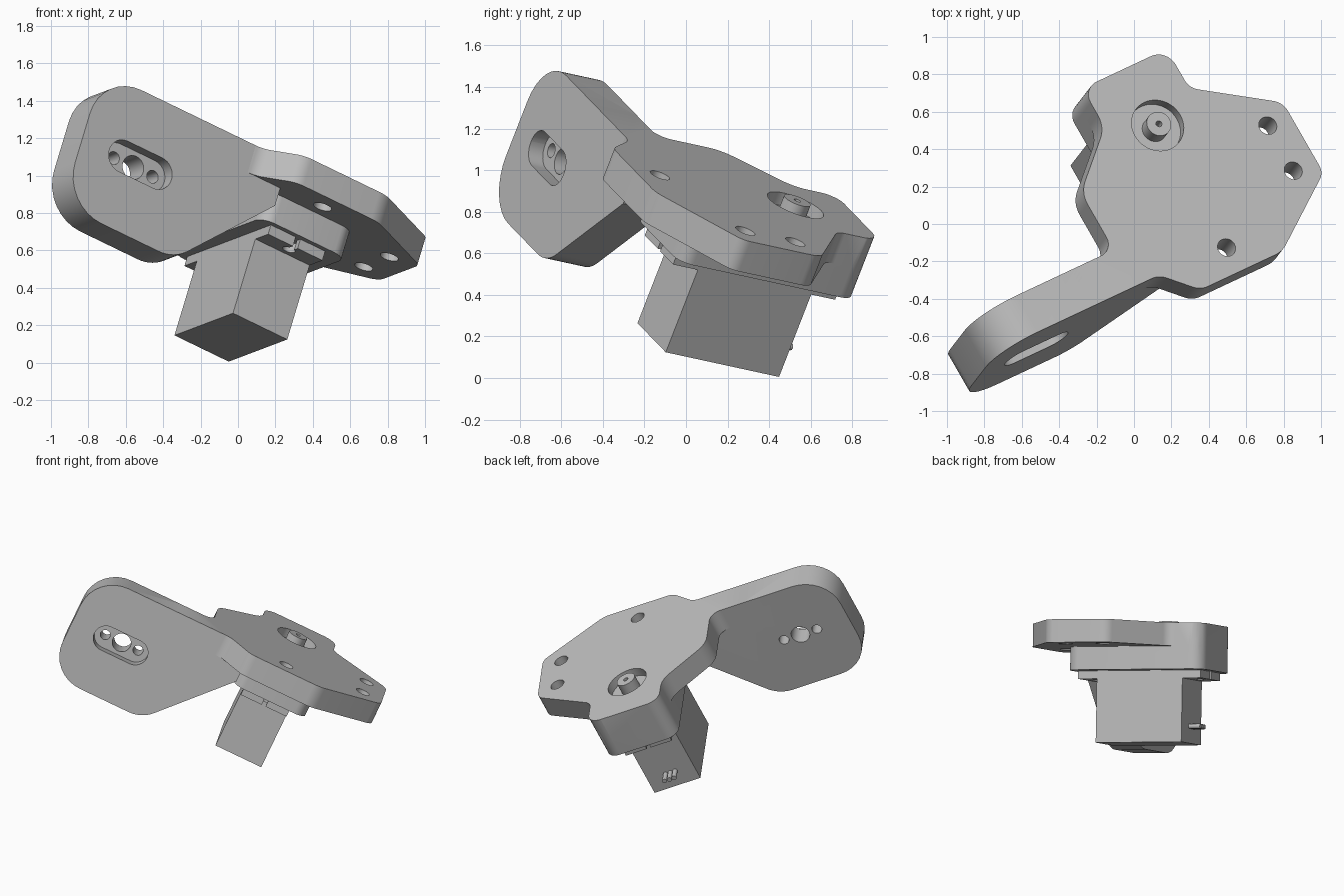
import bpy, bmesh, math
from mathutils import Vector, Matrix

if "Cube" in bpy.data.objects:
    bpy.data.objects.remove(bpy.data.objects["Cube"], do_unlink=True)

grey = bpy.data.materials.new("grey")
grey.use_nodes = True
GREY = (0.5, 0.5, 0.5, 1)
grey.diffuse_color = GREY
grey.node_tree.nodes["Principled BSDF"].inputs["Base Color"].default_value = GREY

# Tilted working frame: x across, y along the motor, z out of the top plate
nz = Vector((0.27, 0.35, 0.897)).normalized()
ny = Vector((-0.49, 0.852, -0.187))
ny = (ny - nz * ny.dot(nz)).normalized()
nx = ny.cross(nz)
TILT = Matrix((nx, ny, nz)).transposed().to_4x4()

TOP, UNDER, BOSS_LOW, EAR_LOW, MOTOR_LOW = 0.965, 0.805, 0.645, 0.59, 0.148
ARM_FRONT, ARM_BACK, ARM_LOW = -0.51, -0.28, 0.17
MID = -0.044
SLOT_X, SLOT_Z = -1.117, 0.575


def rounded(corners, steps=8):
    """Polygon from (x, y, radius) corners, each replaced by an arc."""
    out = []
    for i, (x, y, r) in enumerate(corners):
        p = Vector((x, y))
        if not r:
            out.append(p)
            continue
        a = (Vector(corners[i - 1][:2]) - p).normalized()
        b = (Vector(corners[(i + 1) % len(corners)][:2]) - p).normalized()
        half = a.angle(b) / 2
        centre = p + (a + b).normalized() * r / math.sin(half)
        start = p + a * r / math.tan(half) - centre
        end = p + b * r / math.tan(half) - centre
        sweep = math.atan2(start.cross(end), start.dot(end))
        for k in range(steps + 1):
            out.append(centre + Matrix.Rotation(sweep * k / steps, 2) @ start)
    return out


def prism(name, outline, lo, hi, along="z"):
    """Extrude an outline along z (outline in x, y) or y (outline in x, z)."""
    bm = bmesh.new()
    put = (lambda p, h: (p.x, p.y, h)) if along == "z" else (lambda p, h: (p.x, h, p.y))
    face = bm.faces.new([bm.verts.new(put(p, lo)) for p in outline])
    new = bmesh.ops.extrude_face_region(bm, geom=[face])["geom"]
    shift = Vector((0, 0, hi - lo)) if along == "z" else Vector((0, hi - lo, 0))
    bmesh.ops.translate(bm, vec=shift, verts=[g for g in new if isinstance(g, bmesh.types.BMVert)])
    bmesh.ops.recalc_face_normals(bm, faces=bm.faces)
    mesh = bpy.data.meshes.new(name)
    bm.to_mesh(mesh)
    bm.free()
    mesh.materials.append(grey)
    ob = bpy.data.objects.new(name, mesh)
    bpy.context.collection.objects.link(ob)
    return ob


def box(x0, x1, y0, y1, r=0):
    return rounded([(x0, y0, r), (x1, y0, r), (x1, y1, r), (x0, y1, r)])


def circle(x, y, r, n=32):
    return [Vector((x + r * math.cos(math.tau * i / n), y + r * math.sin(math.tau * i / n))) for i in range(n)]


def combine(ob, tools, operation):
    for tool in tools:
        mod = ob.modifiers.new("join", "BOOLEAN")
        mod.operation, mod.solver, mod.object = operation, "EXACT", tool
        bpy.context.view_layer.objects.active = ob
        bpy.ops.object.modifier_apply(modifier=mod.name)
        bpy.data.objects.remove(tool, do_unlink=True)


def finish(ob):
    ob.data.transform(TILT)
    bpy.ops.object.select_all(action="DESELECT")
    ob.select_set(True)
    bpy.context.view_layer.objects.active = ob
    bpy.ops.object.shade_smooth_by_angle(angle=math.radians(30))


# Top plate, motor boss and upright arm joined into one bracket
bracket = prism("bracket", rounded([
    (0.245, 0.591, 0.1), (0.245, 0.345, 0.09), (0.68, 0.056, 0.1), (0.68, -0.384, 0.08),
    (0.242, -0.679, 0.15), (-0.285, -0.679, 0.11), (-0.455, ARM_FRONT, 0.11), (-0.85, ARM_FRONT, 0),
    (-0.85, ARM_BACK, 0), (-0.61, ARM_BACK, 0.08), (-0.61, 0.078, 0.16), (-0.298, 0.349, 0.16),
    (-0.298, 0.591, 0.09)]), UNDER, TOP)
boss = prism("boss", rounded([(-0.298, -0.415, 0.08), (0.245, -0.415, 0.08),
                              (0.245, 0.591, 0.1), (-0.298, 0.591, 0.09)]), BOSS_LOW, TOP)
arm = prism("arm", rounded([
    (-1.488, TOP, 0.25), (-1.488, ARM_LOW, 0.25), (-0.77, ARM_LOW, 0.22),
    (-0.29, 0.7, 0), (-0.29, TOP, 0)]), ARM_FRONT, ARM_BACK, "y")
combine(bracket, [boss, arm], "UNION")

# Bolt holes, shaft recess, and the arm's slotted pocket with its three holes
cuts = [prism("hole", circle(x, y, 0.05), 0.7, 1.1) for x, y in
        ((0.535, -0.023), (0.533, -0.305), (-0.03, -0.53))]
cuts.append(prism("recess", circle(-0.024, 0.233, 0.145, 48), 0.9, 1.1))
cuts.append(prism("pocket", box(SLOT_X - 0.2, SLOT_X + 0.2, SLOT_Z - 0.09, SLOT_Z + 0.09, 0.0899),
                  -0.7, ARM_FRONT + 0.08, "y"))
cuts += [prism("hole", circle(SLOT_X + dx, SLOT_Z, r), -0.6, -0.1, "y")
         for dx, r in ((-0.125, 0.035), (0, 0.065), (0.125, 0.035))]
combine(bracket, cuts, "DIFFERENCE")
finish(bracket)

# Motor body below the boss
finish(prism("motor_body", box(-0.219, 0.131, -0.235, 0.405), MOTOR_LOW, 0.8))

# Mounting ears, each split by a slot with a screw hole
for name, y0, y1, end in (("front_ear", -0.375, -0.2, -1), ("back_ear", 0.37, 0.54, 1)):
    ear = prism(name, box(-0.219, 0.131, y0, y1), EAR_LOW, BOSS_LOW + 0.005)
    tip = y0 if end < 0 else y1
    slot = prism("slot", box(MID - 0.015, MID + 0.015, tip - 0.07, tip + 0.07), 0.5, 0.8)
    hole = prism("hole", circle(MID, tip - end * 0.07, 0.035), 0.5, 0.8)
    combine(ear, [slot, hole], "DIFFERENCE")
    finish(ear)

# Output shaft with a screw hole in its end
shaft = prism("output_shaft", circle(-0.024, 0.233, 0.068), 0.87, 0.99)
combine(shaft, [prism("hole", circle(-0.024, 0.233, 0.017, 16), 0.93, 1.1)], "DIFFERENCE")
finish(shaft)

# Three wires leaving the back of the motor
for i in (-1, 0, 1):
    finish(prism("wire", circle(MID + i * 0.036, 0.265, 0.017, 16), 0.39, 0.49, "y"))
